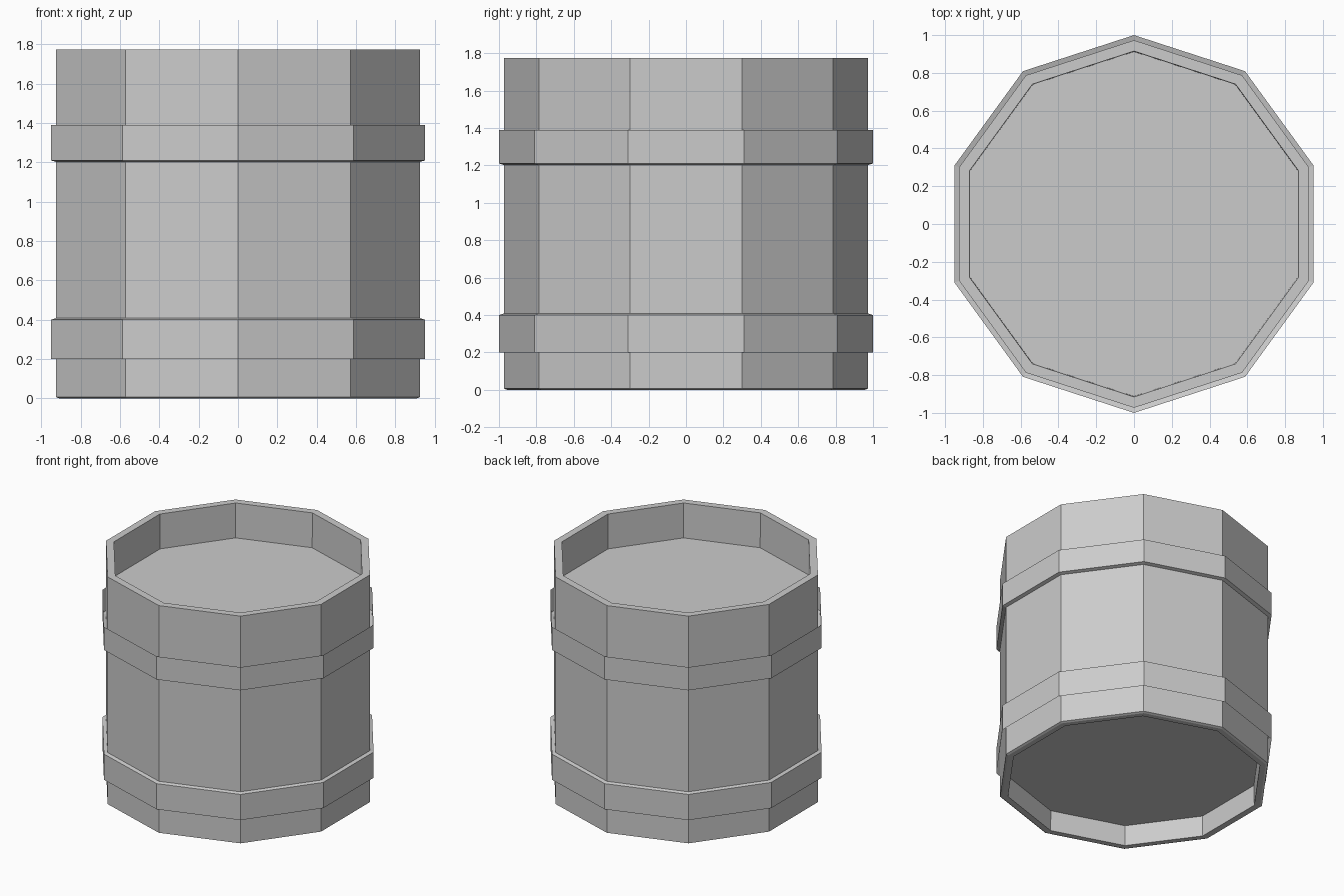
import bpy, bmesh
from math import pi, cos, sin

if "Cube" in bpy.data.objects:
    bpy.data.objects.remove(bpy.data.objects["Cube"])

SIDES = 10


def lathe(name, profile):
    """Revolve a (radius, z) profile, listed bottom to top along the outside."""
    bm = bmesh.new()
    rings = []
    for r, z in profile:
        if r == 0:
            rings.append([bm.verts.new((0, 0, z))] * SIDES)
        else:
            angles = [pi / 2 + 2 * pi * i / SIDES for i in range(SIDES)]
            rings.append([bm.verts.new((r * cos(a), r * sin(a), z)) for a in angles])
    for low, high in zip(rings, rings[1:]):
        for i in range(SIDES):
            j = (i + 1) % SIDES
            corners = [low[i], low[j], high[j], high[i]]
            bm.faces.new(list(dict.fromkeys(corners)))
    mesh = bpy.data.meshes.new(name)
    bm.to_mesh(mesh)
    bm.free()
    obj = bpy.data.objects.new(name, mesh)
    bpy.context.collection.objects.link(obj)
    return obj


# Barrel body with recessed base and recessed lid
lathe("barrel_body", [
    (0, 0.16), (0.912, 0.16), (0.915, 0), (0.957, 0), (0.973, 0.007),
    (0.973, 1.775), (0.915, 1.775), (0.912, 1.505), (0, 1.505),
])

# Hoops: thin shells with one sloped lip each, facing the middle
lathe("lower_hoop", [(1, 0.20), (1, 0.40), (0.973, 0.408)])
lathe("upper_hoop", [(0.973, 1.202), (1, 1.21), (1, 1.39)])
